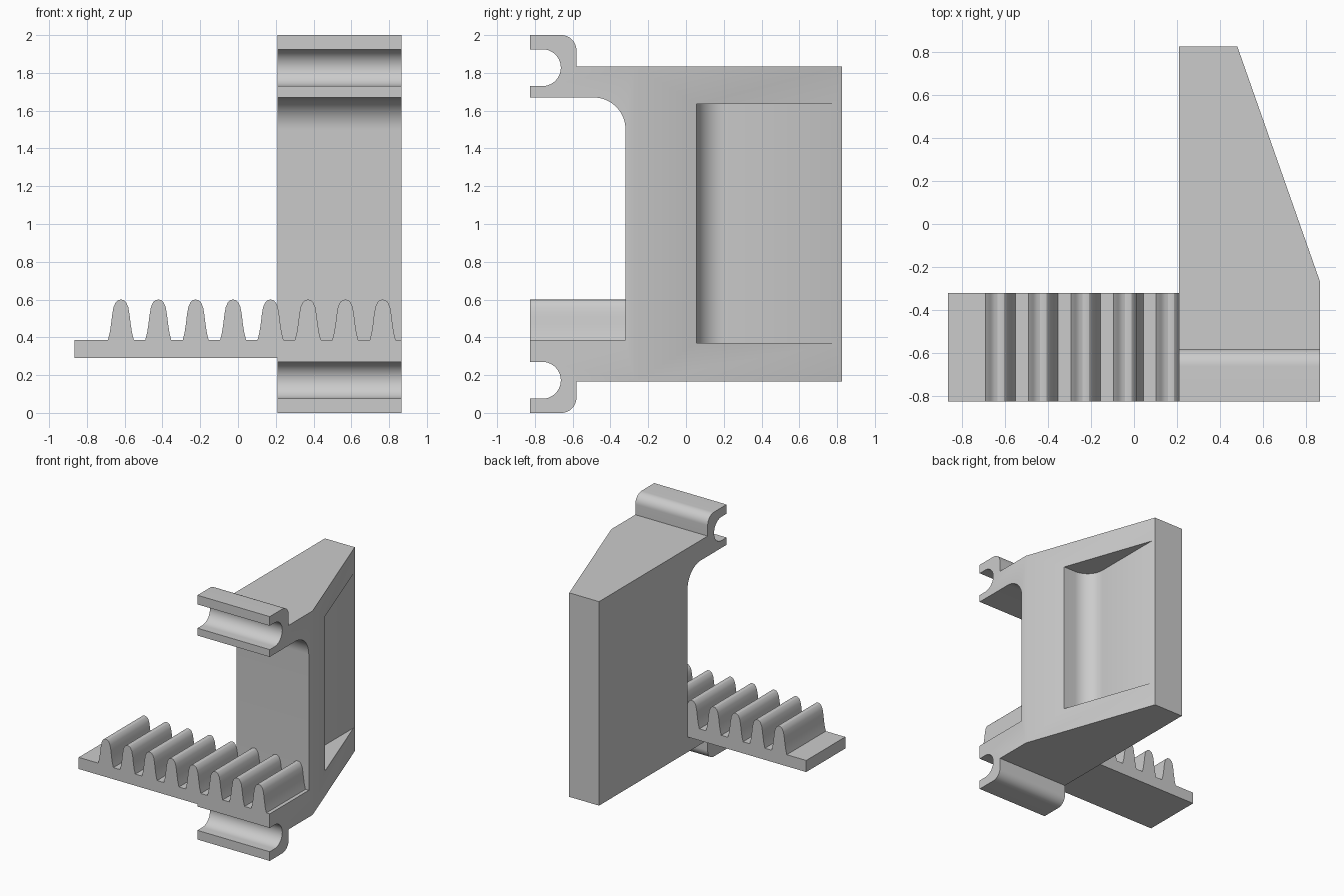
import bpy
import bmesh
from math import sin, cos, radians
from mathutils import Vector

cube = bpy.data.objects.get("Cube")
if cube:
    bpy.data.objects.remove(cube)

grey = bpy.data.materials.new("plain_grey")
grey.use_nodes = True
COLOR = (0.6, 0.6, 0.6, 1)
grey.diffuse_color = COLOR
grey.node_tree.nodes["Principled BSDF"].inputs["Base Color"].default_value = COLOR


def arc(cu, cv, r, start, end, steps=14):
    angles = [radians(start + (end - start) * i / steps) for i in range(steps + 1)]
    return [(cu + r * cos(a), cv + r * sin(a)) for a in angles]


def prism(name, profile, axis, low, high, trim=None):
    """Extrude a 2D profile along an axis, optionally trimmed by a plane."""
    def place(u, v, w):
        return {"x": (w, u, v), "y": (u, w, v), "z": (u, v, w)}[axis]
    bm = bmesh.new()
    face = bm.faces.new([bm.verts.new(place(u, v, low)) for u, v in profile])
    new = bmesh.ops.extrude_face_region(bm, geom=[face])["geom"]
    shift = Vector(place(0, 0, high - low))
    bmesh.ops.translate(bm, vec=shift, verts=[g for g in new if isinstance(g, bmesh.types.BMVert)])
    if trim:
        geom = bm.verts[:] + bm.edges[:] + bm.faces[:]
        bmesh.ops.bisect_plane(bm, geom=geom, plane_co=trim[0], plane_no=trim[1],
                               clear_outer=True, dist=1e-5)
        bmesh.ops.holes_fill(bm, edges=[e for e in bm.edges if e.is_boundary])
    bmesh.ops.recalc_face_normals(bm, faces=bm.faces)
    mesh = bpy.data.meshes.new(name)
    bm.to_mesh(mesh)
    bm.free()
    mesh.materials.append(grey)
    obj = bpy.data.objects.new(name, mesh)
    bpy.context.collection.objects.link(obj)
    return obj


def activate(obj):
    bpy.ops.object.select_all(action="DESELECT")
    obj.select_set(True)
    bpy.context.view_layer.objects.active = obj


RIGHT, INNER, FRONT, BACK = 0.865, 0.21, -0.825, 0.825
SHELF = 0.381

# Clip hook profile in y, z: top of the bracket, rounded hook, round slot
clip = [(BACK, 1.835), (-0.58, 1.835)]
clip += arc(-0.66, 1.92, 0.08, 0, 90)
clip += [(FRONT, 2.0), (FRONT, 1.925)]
clip += arc(-0.76, 1.8275, 0.0975, 90, -90, 20)
clip += [(FRONT, 1.73)]

# Bracket with a mirrored clip at the bottom and a filleted upper arm
upper_arm = [(FRONT, 1.67)] + arc(-0.49, 1.5, 0.17, 90, 0)
shelf = [(-0.32, SHELF), (FRONT, SHELF)]
lower_clip = [(y, 2 - z) for y, z in reversed(clip)]
slant = (Vector((RIGHT, -0.27, 0)), Vector((1.095, 0.385, 0)).normalized())
bracket = prism("bracket", clip + upper_arm + shelf + lower_clip, "x", INNER, RIGHT, slant)

# Pocket sunk into the slanted side, with one rounded inner corner
pocket = [(1.1, 0.055), (0.64, 0.055)]
pocket += arc(0.64, 0.205, 0.15, 270, 180)
pocket += [(0.49, 0.95), (1.1, 0.95)]
cutter = prism("pocket_cutter", pocket, "z", 0.37, 1.635)
cutter.hide_render = True
mod = bracket.modifiers.new("pocket", "BOOLEAN")
mod.operation = "DIFFERENCE"
mod.solver = "EXACT"
mod.object = cutter
activate(bracket)
bpy.ops.object.modifier_apply(modifier=mod.name)
bpy.data.objects.remove(cutter)

# Toothed rack resting on the lower shelf and reaching out sideways
BASE = 0.385
half = [(0.069, BASE), (0.059, 0.425), (0.052, 0.47), (0.046, 0.52),
        (0.039, 0.56), (0.028, 0.585), (0.015, 0.597)]
tooth = [(-x, z) for x, z in half] + [(0, 0.6)] + half[::-1]
rack = [(RIGHT, SHELF), (INNER, SHELF), (INNER, 0.29), (-RIGHT, 0.29), (-RIGHT, BASE)]
for i in range(8):
    rack += [(-0.62 + 0.198 * i + x, z) for x, z in tooth]
rack.append((RIGHT, BASE))
gear_rack = prism("gear_rack", rack, "y", FRONT, -0.32)

for obj in (bracket, gear_rack):
    activate(obj)
    bpy.ops.object.shade_smooth_by_angle(angle=radians(30))
